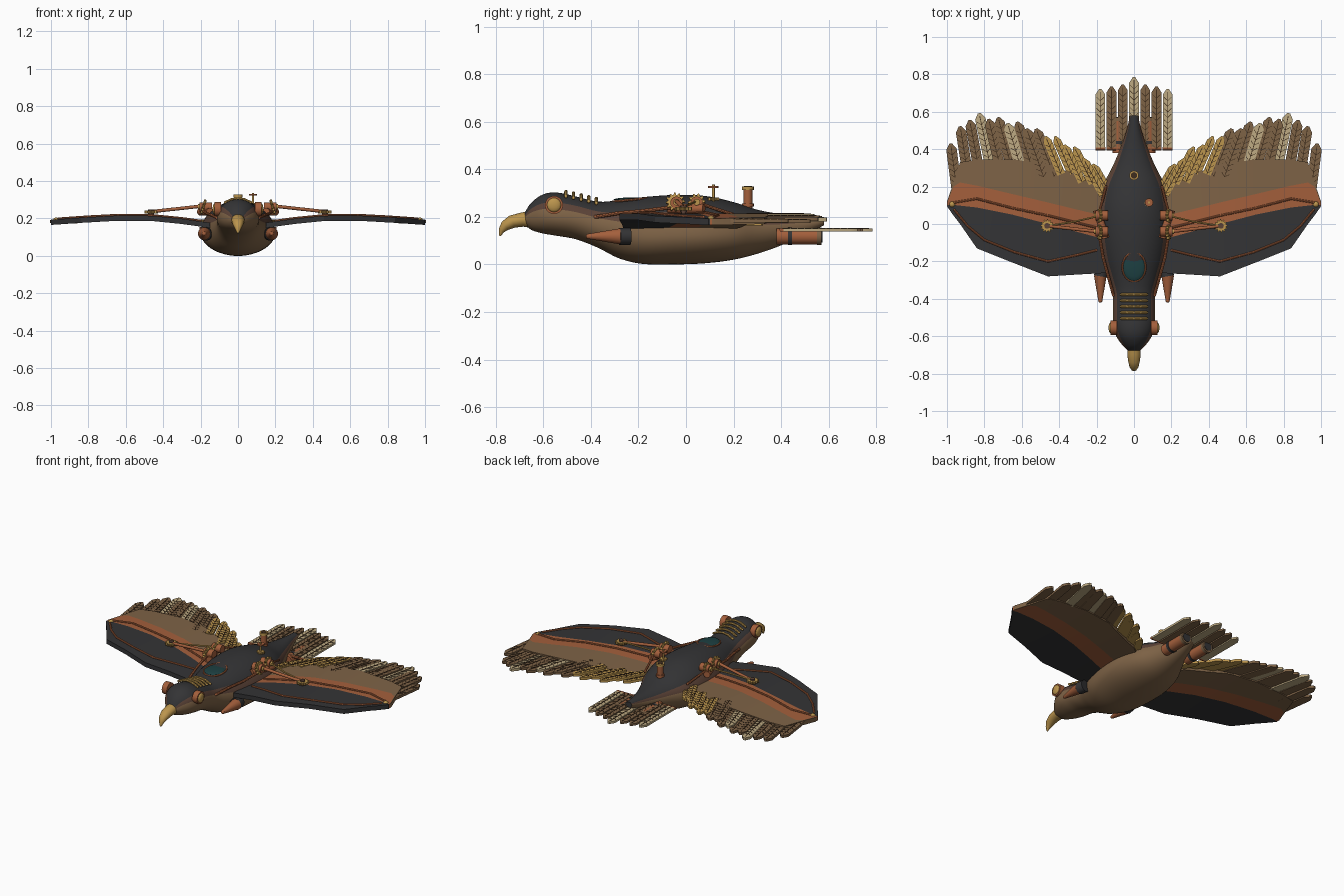
import bpy, bmesh, math
from mathutils import Vector, Matrix

if "Cube" in bpy.data.objects:
    bpy.data.objects.remove(bpy.data.objects["Cube"])

def material(name, r, g, b):
    m = bpy.data.materials.new(name)
    m.diffuse_color = (r, g, b, 1)
    m.use_nodes = True
    m.node_tree.nodes["Principled BSDF"].inputs["Base Color"].default_value = m.diffuse_color
    return m

DARK = material("dark_iron", .034, .034, .036)
BROWN = material("bronze_brown", .21, .125, .062)
STRIPE = material("umber_trim", .105, .055, .038)
COPPER = material("copper", .37, .115, .045)
GOLD = material("brass_gold", .5, .3, .075)
CREAM = material("cream_feather", .52, .41, .23)
TEAL = material("teal_glass", .012, .05, .053)
VEIN = material("dark_brown_line", .05, .026, .012)

def finish(name, bm, mats, mirror=False, angle=35):
    bmesh.ops.recalc_face_normals(bm, faces=bm.faces)
    me = bpy.data.meshes.new(name)
    bm.to_mesh(me)
    bm.free()
    ob = bpy.data.objects.new(name, me)
    bpy.context.collection.objects.link(ob)
    for m in (mats if isinstance(mats, list) else [mats]):
        me.materials.append(m)
    if mirror:
        ob.modifiers.new("mirror", 'MIRROR').use_mirror_merge = False
    bpy.ops.object.select_all(action='DESELECT')
    ob.select_set(True)
    bpy.context.view_layer.objects.active = ob
    bpy.ops.object.shade_smooth_by_angle(angle=math.radians(angle))
    return ob

def rod(bm, a, b, r1, r2=None, seg=16):
    a, b = Vector(a), Vector(b)
    d = b - a
    mat = Matrix.Translation((a + b) / 2) @ d.to_track_quat('Z', 'Y').to_matrix().to_4x4()
    bmesh.ops.create_cone(bm, cap_ends=True, segments=seg, radius1=r1,
                          radius2=r1 if r2 is None else r2, depth=d.length, matrix=mat)

def pipe(bm, pts, r):
    for a, b in zip(pts, pts[1:]):
        rod(bm, a, b, r, seg=8)
    for p in pts:
        ball(bm, p, r)

def ball(bm, c, r, scale=(1, 1, 1)):
    bmesh.ops.create_uvsphere(bm, u_segments=16, v_segments=8, radius=r,
                              matrix=Matrix.Translation(c) @ Matrix.Diagonal((*scale, 1)))

def prism(bm, pts, h, mat):
    lo = [bm.verts.new(mat @ Vector((x, y, -h / 2))) for x, y in pts]
    hi = [bm.verts.new(mat @ Vector((x, y, h / 2))) for x, y in pts]
    bm.faces.new(lo[::-1])
    bm.faces.new(hi)
    for i in range(len(pts)):
        j = (i + 1) % len(pts)
        bm.faces.new((lo[i], lo[j], hi[j], hi[i]))

def gear(bm, c, r, h, axis, teeth=10):
    pts = []
    for i in range(teeth * 4):
        k = r if i % 4 < 2 else r * .76
        t = 2 * math.pi * i / (teeth * 4)
        pts.append((k * math.cos(t), k * math.sin(t)))
    prism(bm, pts, h, Matrix.Translation(c) @ Vector(axis).to_track_quat('Z', 'Y').to_matrix().to_4x4())

def torus(bm, c, r, tube, sx=1, sy=1, tilt=0, n=28):
    rot = Matrix.Rotation(tilt, 4, 'X')
    pts = [Vector(c) + rot @ Vector((r * sx * math.cos(2 * math.pi * i / n),
                                     r * sy * math.sin(2 * math.pi * i / n), 0)) for i in range(n + 1)]
    pipe(bm, pts, tube)

def lerp(table, x):
    for a, b in zip(table, table[1:]):
        if x <= b[0]:
            t = max(0, (x - a[0]) / (b[0] - a[0]))
            return [p + (q - p) * t for p, q in zip(a, b)]
    return list(table[-1])

# Body: lofted rings (y, bottom, top, widest height, half width)
BODY = [(-.68, .17, .215, .19, .03), (-.65, .145, .26, .2, .06), (-.6, .13, .295, .205, .095),
        (-.54, .12, .302, .2, .112), (-.46, .105, .285, .19, .112), (-.37, .07, .264, .165, .114),
        (-.28, .025, .27, .14, .142), (-.18, .002, .283, .12, .175), (-.05, 0, .292, .122, .196),
        (.08, .005, .288, .125, .196), (.2, .02, .262, .13, .168), (.3, .045, .23, .14, .118),
        (.4, .08, .212, .15, .075), (.5, .125, .205, .165, .04), (.58, .165, .2, .185, .022)]

def spline(i, t):
    p = [Vector(BODY[min(max(i + k, 0), len(BODY) - 1)]) for k in (-1, 0, 1, 2)]
    return .5 * (2 * p[1] + (p[2] - p[0]) * t + (2 * p[0] - 5 * p[1] + 4 * p[2] - p[3]) * t * t
                 + (3 * p[1] - p[0] - 3 * p[2] + p[3]) * t ** 3)

bm = bmesh.new()
N = 60
rings = [spline(i, k / 4) for i in range(len(BODY) - 1) for k in range(4)] + [Vector(BODY[-1])]
loops = []
for y, zb, zt, zw, w in rings:
    loops.append([bm.verts.new((w * math.cos(t), y, zw + math.sin(t) * ((zt - zw) if math.sin(t) > 0 else (zw - zb))))
                  for t in [2 * math.pi * k / N for k in range(N)]])
for a, b in zip(loops, loops[1:]):
    for k in range(N):
        f = bm.faces.new((a[k], a[(k + 1) % N], b[(k + 1) % N], b[k]))
        ang = (k + .5) * 360 / N
        up = min(ang, 180 - ang)
        f.material_index = 1 if up > 36 else 2 if up > 18 else 0
bm.faces.new(loops[0]).material_index = 1
bm.faces.new(loops[-1]).material_index = 1
finish("body", bm, [BROWN, DARK, STRIPE])

# Hooked beak
bm = bmesh.new()
path = [(-.655, .19, .036, .036), (-.69, .188, .036, .03), (-.73, .18, .032, .028),
        (-.76, .163, .025, .022), (-.776, .143, .015, .013), (-.783, .12, .004, .004)]
prev = None
for i, (y, z, rx, rz) in enumerate(path):
    tilt = i * .24
    ring = [bm.verts.new((rx * math.cos(t), y + rz * math.sin(t) * -math.sin(tilt), z + rz * math.sin(t) * math.cos(tilt)))
            for t in [2 * math.pi * k / 20 for k in range(20)]]
    if prev:
        for k in range(20):
            bm.faces.new((prev[k], prev[(k + 1) % 20], ring[(k + 1) % 20], ring[k]))
    prev = ring
bm.faces.new(prev)
finish("beak", bm, GOLD)

# Eyes, neck ridges, back window
bm = bmesh.new()
rod(bm, (.09, -.555, .25), (.125, -.555, .25), .038, seg=28)
finish("eye_rim", bm, COPPER, True)
bm = bmesh.new()
ball(bm, (.124, -.555, .25), .03, (.4, 1, 1))
finish("eye_lens", bm, GOLD, True)
bm = bmesh.new()
for i in range(5):
    y = -.505 + i * .032
    zt = lerp(BODY, y)[2]
    pipe(bm, [(x, y, zt + .012 - 4.5 * x * x) for x in (-.068, -.035, 0, .035, .068)], .007)
finish("neck_ridges", bm, GOLD)
bm = bmesh.new()
ball(bm, (0, -.23, .272), .06, (1, 1.25, .16))
finish("back_window", bm, TEAL)
bm = bmesh.new()
torus(bm, (0, -.23, .272), .062, .005, 1, 1.25, .1)
finish("window_ring", bm, COPPER)

# Chimney and valve on the back
bm = bmesh.new()
rod(bm, (0, .26, .235), (0, .26, .315), .019)
rod(bm, (0, .26, .243), (0, .26, .257), .025)
finish("chimney", bm, COPPER)
bm = bmesh.new()
rod(bm, (0, .26, .312), (0, .26, .327), .025)
rod(bm, (.08, .115, .25), (.08, .115, .337), .006)
gear(bm, (.08, .115, .275), .024, .012, (0, 0, 1))
finish("chimney_cap_and_stem", bm, GOLD)
bm = bmesh.new()
rod(bm, (0, .26, .3275), (0, .26, .329), .017)
finish("chimney_hole", bm, VEIN)
bm = bmesh.new()
rod(bm, (.08, .115, .322), (.08, .115, .33), .022)
finish("valve_wheel", bm, COPPER)

# Side boosters and tail nozzles
bm = bmesh.new()
rod(bm, (.18, -.41, .118), (.18, -.275, .118), .011, .034, 24)
ball(bm, (.18, -.41, .118), .011)
rod(bm, (.08, .38, .118), (.08, .55, .118), .034, seg=24)
finish("boosters_and_nozzles", bm, COPPER, True)
bm = bmesh.new()
rod(bm, (.178, -.28, .118), (.17, -.235, .118), .036, seg=24)
rod(bm, (.08, .428, .118), (.08, .445, .118), .037, seg=24)
rod(bm, (.08, .566, .118), (.08, .573, .118), .026, seg=24)
finish("booster_cuffs", bm, DARK, True)
bm = bmesh.new()
rod(bm, (.08, .55, .118), (.08, .57, .118), .037, seg=24)
finish("nozzle_rims", bm, BROWN, True)

# Wings: (x, leading edge, dark/copper line, copper/tan line, trailing edge)
WING = [(.15, -.262, -.085, .04, .2), (.19, -.264, -.073, .05, .23), (.3, -.27, -.043, .076, .26),
        (.46, -.28, 0, .115, .32), (.65, -.206, .05, .16, .345), (.84, -.13, .088, .205, .345),
        (.93, .0, .098, .222, .33), (.965, .045, .102, .2, .22), (1, .095, .1, .11, .12)]
ARCH = [(.15, .163), (.3, .184), (.5, .204), (.7, .2), (1, .179)]

def wing_z(x):
    return lerp(ARCH, x)[1]

bm = bmesh.new()
H = .014
top = [[bm.verts.new((r[0], y, wing_z(r[0]) + H)) for y in r[1:]] for r in WING]
bot = [[bm.verts.new((r[0], y, wing_z(r[0]) - H)) for y in r[1:]] for r in WING]
for i in range(len(WING) - 1):
    for j in range(3):
        for g in (top, bot):
            bm.faces.new((g[i][j], g[i + 1][j], g[i + 1][j + 1], g[i][j + 1])).material_index = j
    for j, m in ((0, 0), (3, 2)):
        bm.faces.new((top[i][j], top[i + 1][j], bot[i + 1][j], bot[i][j])).material_index = m
for i in (0, -1):
    for j in range(3):
        bm.faces.new((top[i][j], top[i][j + 1], bot[i][j + 1], bot[i][j])).material_index = j
finish("wings", bm, [DARK, COPPER, BROWN], True, 20)

# Feathers: pointed plates with a dark shaft and barbs
groups = {m: bmesh.new() for m in (BROWN, CREAM, GOLD)}
veins = bmesh.new()

def feather(mat, tip, z, length, width, lean, h=.016):
    m = Matrix.Translation((tip[0], tip[1], z)) @ Matrix.Rotation(-lean, 4, 'Z')
    w = width / 2
    prism(groups[mat], [(-w, -length), (w, -length), (w, -.03), (w * .25, 0), (-w * .25, 0), (-w, -.03)], h, m)
    v = m @ Matrix.Translation((0, 0, h / 2))
    prism(veins, [(-.002, -length), (.002, -length), (.002, -.015), (-.002, -.015)], .004, v)
    for k in range(int(length / .03) - 1):
        y = -.05 - k * .03
        for s in (-1, 1):
            prism(veins, [(0, y - .015), (s * w * .8, y + .005), (s * w * .8, y + .009), (0, y - .011)], .003, v)

TIPS = [(.2, .30), (.3, .4), (.4, .46), (.5, .5), (.6, .54), (.7, .565), (.84, .595), (.9, .565), (.98, .45)]
for i in range(16):
    x = .22 + i * .76 / 15
    y = lerp(TIPS, x)[1] - (.02 if i % 2 else 0)
    col = GOLD if i < 6 else CREAM if i in (9, 12) else BROWN
    feather(col, (x, y), wing_z(x) + (.003 if i % 2 else -.002), .22 if i < 6 else .27, .044 if i < 6 else .056,
            math.radians(30 - 1.5 * i))
for i, (tip, col) in enumerate([(.785, CREAM), (.745, BROWN), (.735, BROWN), (.722, CREAM)]):
    feather(col, (i * .06, tip), .145, tip - .4, .052, 0, .013)
for m, g in groups.items():
    finish(m.name + "_feathers", g, m, True)
finish("feather_veins", veins, VEIN, True)
bm = bmesh.new()
for i in range(4):
    rod(bm, (i * .06 - .027, .402, .145), (i * .06 + .027, .402, .145), .009, seg=8)
finish("tail_feather_sockets", bm, COPPER, True)

# Piping on the wings and along the shoulders
bm = bmesh.new()
line = [(.96, .075), (.89, -.01), (.8, -.085), (.64, -.15), (.46, -.2), (.3, -.165), (.2, -.14)]
pipe(bm, [(x, y, wing_z(x) + H + .003) for x, y in line], .006)
line = [(.96, .115), (.84, .135), (.65, .085), (.46, .045), (.3, .005), (.2, -.02)]
pipe(bm, [(x, y, wing_z(x) + H + .003) for x, y in line], .006)
pipe(bm, [(.11, -.38, .2), (.135, -.29, .215), (.165, -.18, .225), (.185, -.06, .24)], .008)
pipe(bm, [(.19, .05, .26), (.17, .12, .235), (.15, .2, .21)], .007)
rod(bm, (.2, -.04, .265), (.465, -.01, .236), .009)
rod(bm, (.15, -.075, .235), (.2, .075, .235), .02)
rod(bm, (.14, -.04, .26), (.205, -.04, .26), .026)
rod(bm, (.14, .045, .26), (.205, .045, .26), .026)
finish("copper_pipes", bm, COPPER, True)

# Shoulder gears, strut joints and wing tip knobs
bm = bmesh.new()
gear(bm, (.185, -.045, .262), .04, .014, (1, 0, .3), 12)
gear(bm, (.185, .045, .262), .036, .014, (1, 0, .3), 10)
gear(bm, (.465, -.01, .234), .036, .014, (0, 0, 1), 12)
pipe(bm, [(.2, .04, .265), (.33, .01, .25), (.465, -.01, .238)], .005)
rod(bm, (.2, -.04, .262), (.215, -.04, .262), .014)
rod(bm, (.2, .045, .262), (.215, .045, .262), .014)
ball(bm, (.972, .105, .188), .017)
finish("brass_gears", bm, GOLD, True)
bm = bmesh.new()
rod(bm, (.465, -.01, .22), (.465, -.01, .248), .015)
rod(bm, (.465, -.01, .2), (.465, -.01, .23), .01)
finish("gear_hubs", bm, STRIPE, True)
